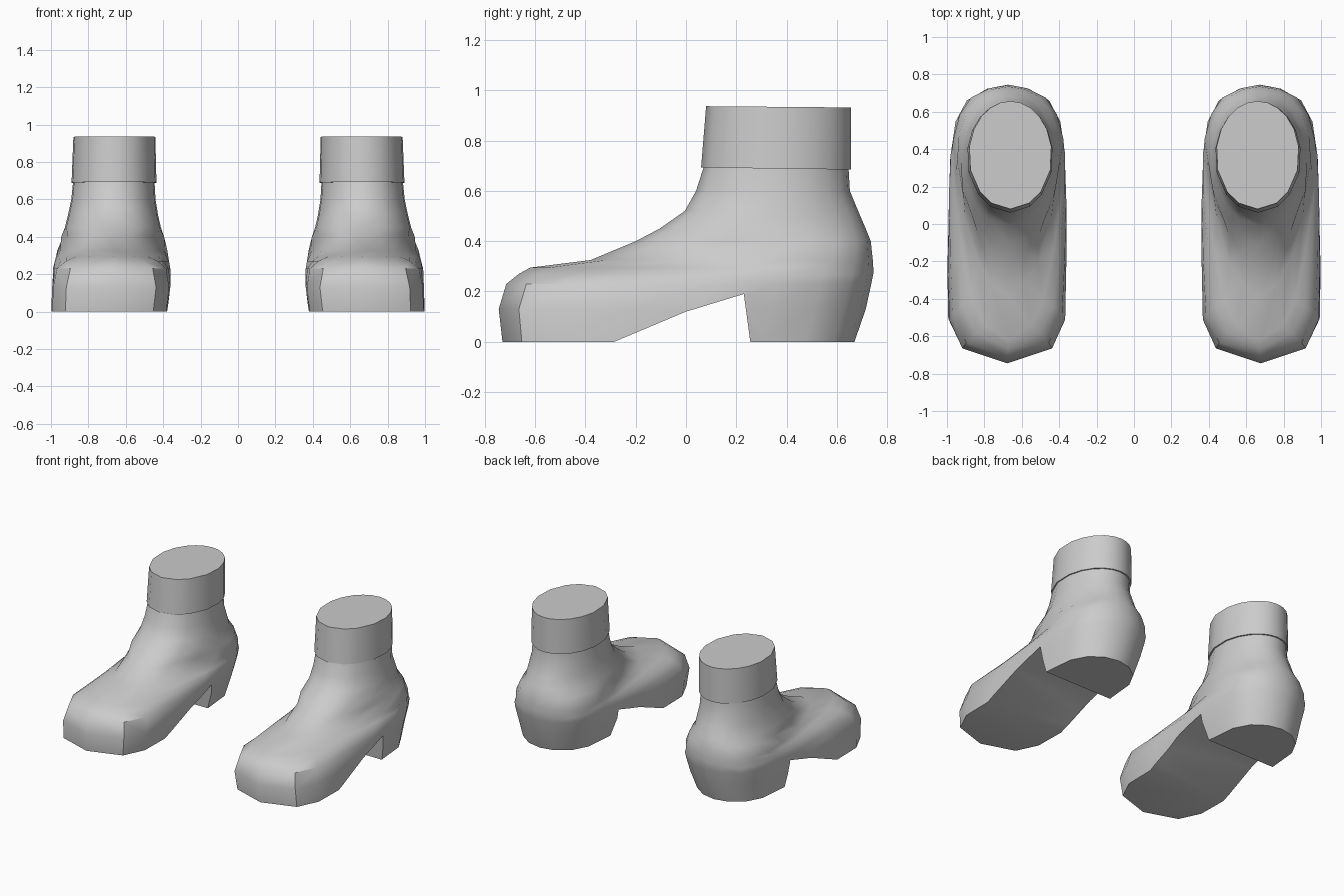
import bpy, bmesh, math

if "Cube" in bpy.data.objects:
    bpy.data.objects.remove(bpy.data.objects["Cube"])

# Stations along each horizontal slice, from front tip (0) to back tip (1)
FRAC = [0, .055, .16, .36, .58, .74, .86, .94, .985, 1]


def oval(hw):
    return [hw * 2 * math.sqrt(f * (1 - f)) for f in FRAC[1:-1]]


def ring(bm, cx, z, front, back, widths, z_back=None):
    zb = z if z_back is None else z_back
    pts = [(f, w) for f, w in zip(FRAC, [0] + widths + [0])]
    loop = pts + [(f, -w) for f, w in reversed(pts[1:-1])]
    return [bm.verts.new((cx + w, front + f * (back - front), z + f * (zb - z)))
            for f, w in loop]


def finish(bm, name):
    bmesh.ops.recalc_face_normals(bm, faces=bm.faces)
    me = bpy.data.meshes.new(name)
    bm.to_mesh(me)
    bm.free()
    ob = bpy.data.objects.new(name, me)
    bpy.context.collection.objects.link(ob)
    return ob


def loft(name, slices):
    bm = bmesh.new()
    rings = [ring(bm, *s) for s in slices]
    for a, b in zip(rings, rings[1:]):
        for i in range(len(a)):
            j = (i + 1) % len(a)
            bm.faces.new((a[i], a[j], b[j], b[i]))
    bm.faces.new(rings[0])
    bm.faces.new(rings[-1])
    return finish(bm, name)


def apply_and_smooth(ob):
    bpy.ops.object.select_all(action='DESELECT')
    bpy.context.view_layer.objects.active = ob
    ob.select_set(True)
    mod = ob.modifiers.new("mirror", 'MIRROR')
    mod.use_mirror_merge = False
    for m in list(ob.modifiers):
        bpy.ops.object.modifier_apply(modifier=m.name)
    bpy.ops.object.shade_smooth_by_angle(angle=math.radians(40))


# Boot body: horizontal slices (centre x, z, front y, back y, half widths)
boots = loft("boots", [
    (.688, 0, -.73, .67, [.235, .305, .31, .29, .265, .25, .19, .10]),
    (.678, .13, -.745, .715, [.24, .31, .316, .312, .295, .265, .205, .10]),
    (.676, .23, -.715, .737, [.22, .292, .306, .314, .306, .28, .22, .11]),
    (.674, .27, -.665, .745, [.17, .245, .275, .305, .305, .28, .22, .11]),
    (.673, .295, -.62, .745, [.12, .19, .245, .29, .30, .27, .21, .105]),
    (.672, .325, -.38, .743, [.09, .16, .23, .28, .295, .26, .20, .10]),
    (.670, .40, -.20, .735, [.09, .165, .24, .275, .265, .22, .16, .085]),
    (.669, .45, -.105, .715, oval(.26)),
    (.668, .52, -.005, .685, oval(.243)),
    (.666, .60, .04, .652, oval(.228)),
    (.664, .70, .072, .646, oval(.22)),
])

# Arch between sole and heel, cut from the body
bm = bmesh.new()
profile = [(-.29, -.002), (0, .12), (.23, .19), (.256, -.002), (.256, -.1), (-.29, -.1)]
side = [bm.verts.new((.2, y, z)) for y, z in profile]
face = bm.faces.new(side)
ext = bmesh.ops.extrude_face_region(bm, geom=[face])
bmesh.ops.translate(bm, vec=(1, 0, 0),
                    verts=[v for v in ext["geom"] if isinstance(v, bmesh.types.BMVert)])
cutter = finish(bm, "arch_cutter")
cutter.hide_render = True
cut = boots.modifiers.new("arch", 'BOOLEAN')
cut.operation = 'DIFFERENCE'
cut.solver = 'EXACT'
cut.object = cutter
apply_and_smooth(boots)
bpy.data.objects.remove(cutter)

# Ankle cuffs
cuffs = loft("ankle_cuffs", [
    (.663, .693, .06, .657, oval(.23), .685),
    (.661, .937, .08, .657, oval(.222), .932),
])
apply_and_smooth(cuffs)
